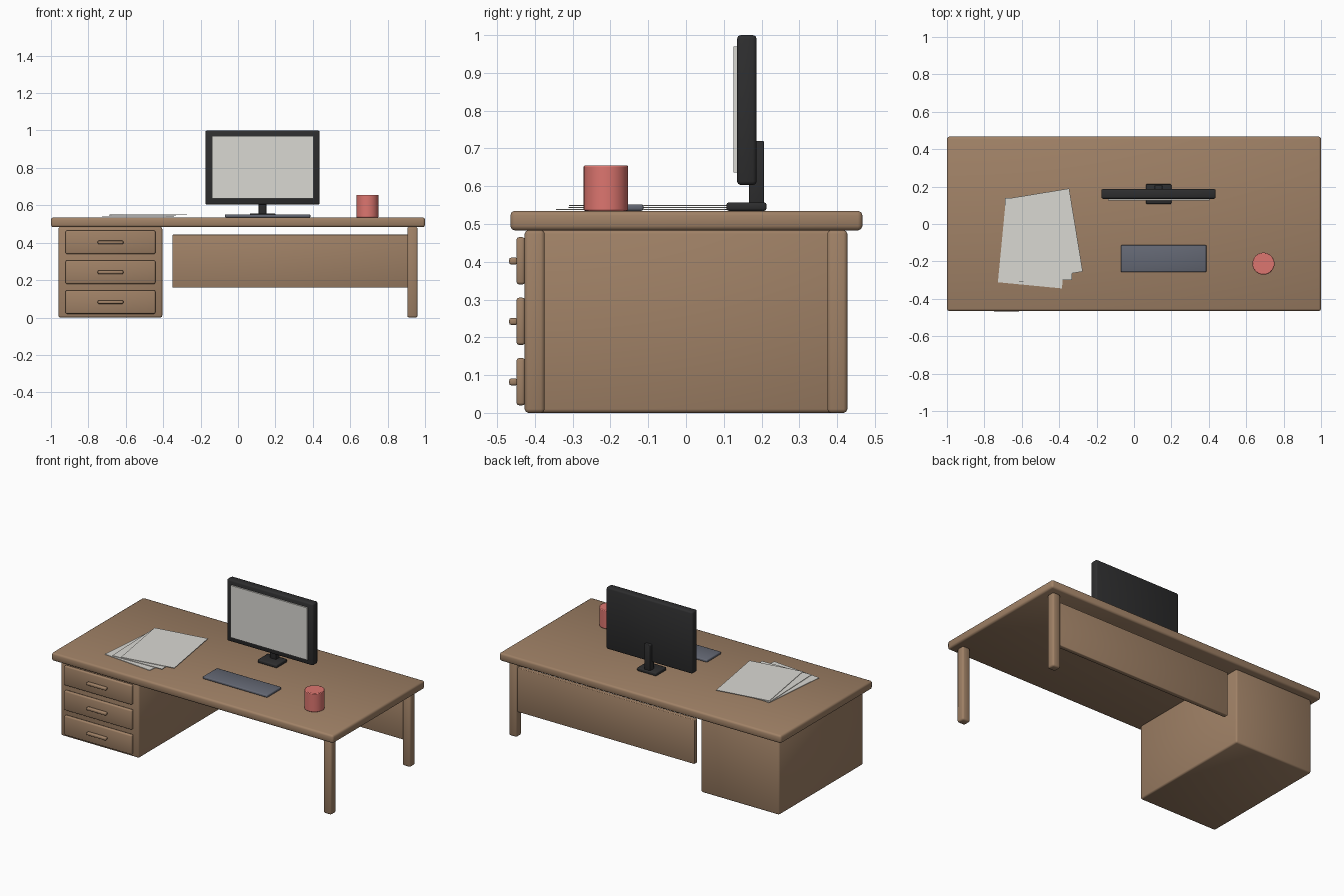
import bpy
from math import radians

cube = bpy.data.objects.get("Cube")
if cube:
    bpy.data.objects.remove(cube, do_unlink=True)


def material(name, r, g, b):
    m = bpy.data.materials.new(name)
    m.use_nodes = True
    m.diffuse_color = (r, g, b, 1)
    bsdf = next(n for n in m.node_tree.nodes if n.type == 'BSDF_PRINCIPLED')
    bsdf.inputs["Base Color"].default_value = (r, g, b, 1)
    bsdf.inputs["Roughness"].default_value = 0.7
    return m


wood = material("warm wood", 0.35, 0.22, 0.133)
black = material("black plastic", 0.027, 0.027, 0.028)
white = material("paper white", 0.70, 0.69, 0.65)
grey = material("slate grey", 0.127, 0.138, 0.174)
red = material("coral red", 0.72, 0.18, 0.16)


def finish(obj, name, mat, bevel, segments=2):
    obj.name = obj.data.name = name
    obj.data.materials.append(mat)
    if bevel:
        mod = obj.modifiers.new("Rounded edges", 'BEVEL')
        mod.width = bevel
        mod.segments = segments
        mod.limit_method = 'ANGLE'
        bpy.ops.object.shade_smooth()
    return obj


def box(name, mat, x, y, z, bevel=0.0, turn=0.0):
    """Box spanning the given (low, high) ranges, turned about its centre."""
    spans = (x, y, z)
    bpy.ops.mesh.primitive_cube_add(size=1, location=[sum(s) / 2 for s in spans])
    obj = bpy.context.object
    obj.scale = [hi - lo for lo, hi in spans]
    bpy.ops.object.transform_apply(location=False, rotation=False, scale=True)
    obj.rotation_euler.z = radians(turn)
    return finish(obj, name, mat, bevel)


# Desk body
box("desk_top", wood, (-1, 1), (-0.465, 0.467), (0.483, 0.535), 0.012)
box("drawer_cabinet", wood, (-0.96, -0.405), (-0.427, 0.427), (0, 0.484), 0.01)
for name, side in (("front_leg", -1), ("back_leg", 1)):
    y = sorted((side * 0.374, side * 0.427))
    box(name, wood, (0.905, 0.96), y, (0, 0.484), 0.01)
box("modesty_panel", wood, (-0.35, 0.91), (0.385, 0.415), (0.16, 0.443), 0.004)

# Drawers with bar handles
for i in range(3):
    z = 0.02 + 0.16 * i
    box(f"drawer_front_{i + 1}", wood, (-0.922, -0.442), (-0.449, -0.426),
        (z, z + 0.125), 0.007)
    box(f"drawer_handle_{i + 1}", wood, (-0.75, -0.613), (-0.468, -0.446),
        (z + 0.053, z + 0.071), 0.005)

# Monitor
box("monitor_case", black, (-0.175, 0.437), (0.135, 0.187), (0.603, 1.0), 0.01)
box("monitor_screen", white, (-0.14, 0.403), (0.126, 0.14), (0.636, 0.97))
box("monitor_neck", black, (0.11, 0.152), (0.167, 0.207), (0.545, 0.72), 0.004)
box("monitor_base", black, (0.063, 0.2), (0.107, 0.213), (0.535, 0.557), 0.006)

# Keyboard slab
box("keyboard", grey, (-0.07, 0.387), (-0.257, -0.113), (0.535, 0.552), 0.005)

# Fanned sheets of paper, lowest first
for i, (cx, cy, turn) in enumerate(((-0.535, -0.104, -5.5),
                                    (-0.51, -0.08, 2), (-0.48, -0.06, 9.3))):
    z = 0.537 + 0.005 * i
    box(f"paper_sheet_{i + 1}", white, (cx - 0.172, cx + 0.172),
        (cy - 0.225, cy + 0.225), (z, z + 0.003), 0, turn)

# Mug
bpy.ops.mesh.primitive_cylinder_add(vertices=32, radius=0.059, depth=0.12,
                                    location=(0.692, -0.212, 0.595))
finish(bpy.context.object, "mug", red, 0.004)
bpy.ops.object.shade_smooth_by_angle(angle=radians(50))
